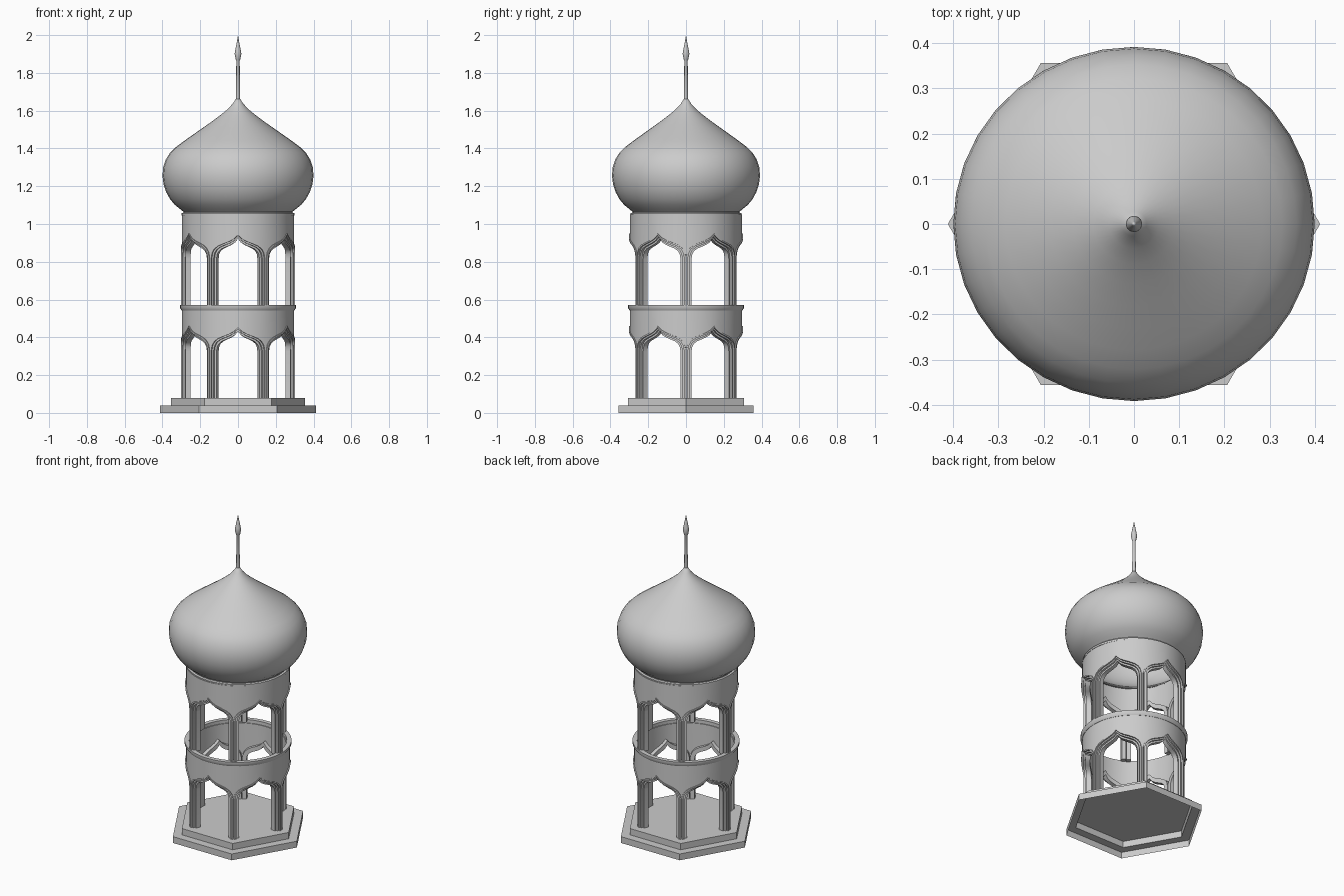
import bpy, bmesh, math

if "Cube" in bpy.data.objects:
    bpy.data.objects.remove(bpy.data.objects["Cube"])


def make(name, verts, faces, angle=35):
    me = bpy.data.meshes.new(name)
    me.from_pydata(verts, [], faces)
    bm = bmesh.new()
    bm.from_mesh(me)
    bmesh.ops.remove_doubles(bm, verts=bm.verts, dist=1e-5)
    bmesh.ops.recalc_face_normals(bm, faces=bm.faces)
    bm.to_mesh(me)
    bm.free()
    ob = bpy.data.objects.new(name, me)
    bpy.context.collection.objects.link(ob)
    bpy.ops.object.select_all(action='DESELECT')
    ob.select_set(True)
    bpy.context.view_layer.objects.active = ob
    bpy.ops.object.shade_smooth_by_angle(angle=math.radians(angle))
    return ob


def lathe(name, prof, n, closed=False, angle=35, sy=1.0):
    """Revolve (radius, z) points around z."""
    m = len(prof)
    verts = [(r * math.cos(2 * math.pi * i / n), sy * r * math.sin(2 * math.pi * i / n), z)
             for i in range(n) for r, z in prof]
    faces = []
    for i in range(n):
        for j in range(m if closed else m - 1):
            k, a, b = (j + 1) % m, i * m, ((i + 1) % n) * m
            faces.append((a + j, b + j, b + k, a + k))
    return make(name, verts, faces, angle)


def polar(deg, r, z):
    a = math.radians(deg)
    return (r * math.sin(a), -r * math.cos(a), z)


# arch contours as (degrees from arch centre, height), left half then mirrored
OUTER = [(29.6, .08), (29.6, .335), (28.6, .362), (26, .383), (22, .399),
         (16, .412), (10, .423), (4.5, .438), (0, .46)]
INNER = [(24, .08), (24, .325), (23.2, .35), (21.3, .366), (18, .379),
         (13, .389), (8, .399), (3.5, .412), (0, .432)]


def mirrored(half):
    return [(-a, z) for a, z in half] + [(a, z) for a, z in half[-2::-1]]


OUT, INN = mirrored(OUTER), mirrored(INNER)
# stepped moulding section: (0 outer edge .. 1 opening edge, radius)
SECTION = [(0, .252), (0, .303), (.3, .303), (.3, .293), (.62, .293), (.62, .28), (1, .28), (1, .252)]


def arcade(prefix, dz, base, top):
    # arch mouldings and columns
    verts, faces = [], []
    m, n = len(SECTION), len(OUT)
    for k in range(6):
        s = len(verts)
        for (a0, z0), (a1, z1) in zip(OUT, INN):
            for t, r in SECTION:
                z = z0 + (z1 - z0) * t + dz
                if z0 == .08:
                    z = base
                verts.append(polar(60 * k + a0 + (a1 - a0) * t, r, z))
        for i in range(n - 1):
            for j in range(m):
                a, b, q = s + i * m, s + (i + 1) * m, (j + 1) % m
                faces.append((a + j, b + j, b + q, a + q))
        faces.append(tuple(range(s, s + m)))
        faces.append(tuple(range(s + (n - 1) * m, s + n * m)))
    make(prefix + "_arches", verts, faces, 30)

    # thin curved wall above the arches
    line = [(-30, .33)] + OUT[2:-2]
    ring = [(60 * k + a, z + dz) for k in range(6) for a, z in line]
    verts, faces = [], []
    for a, z in ring:
        verts += [polar(a, .297, z), polar(a, .297, top), polar(a, .275, top), polar(a, .275, z)]
    for i in range(len(ring)):
        a, b = 4 * i, 4 * ((i + 1) % len(ring))
        for j in range(4):
            q = (j + 1) % 4
            faces.append((a + j, b + j, b + q, a + q))
    make(prefix + "_wall", verts, faces, 30)


# stepped hexagonal base, open underneath
lathe("base", [(.412, 0), (.412, .04), (.355, .04), (.355, .08), (0, .08)], 6)

arcade("lower", 0, .08, .55)
arcade("upper", .49, .565, 1.05)

# ring between the storeys
lathe("middle_ring", [(.28, .543), (.299, .543), (.307, .556), (.307, .571), (.28, .571)], 48, True)

# onion dome
lathe("dome", [(.275, 1.045), (.3, 1.045), (.3, 1.057), (.289, 1.06), (.29, 1.066), (.305, 1.078),
               (.335, 1.102), (.36, 1.132), (.381, 1.17), (.394, 1.21), (.4, 1.255), (.396, 1.3),
               (.382, 1.342), (.36, 1.377), (.328, 1.408), (.285, 1.44), (.235, 1.475), (.185, 1.51),
               (.135, 1.545), (.09, 1.579), (.055, 1.608), (.028, 1.637), (.012, 1.662), (0, 1.668)],
      36, sy=.98)

# finial
lathe("finial", [(.011, 1.64), (.009, 1.865), (.012, 1.87), (.018, 1.9), (.016, 1.915),
                 (.008, 1.955), (.005, 1.97), (0, 2.0)], 12)
